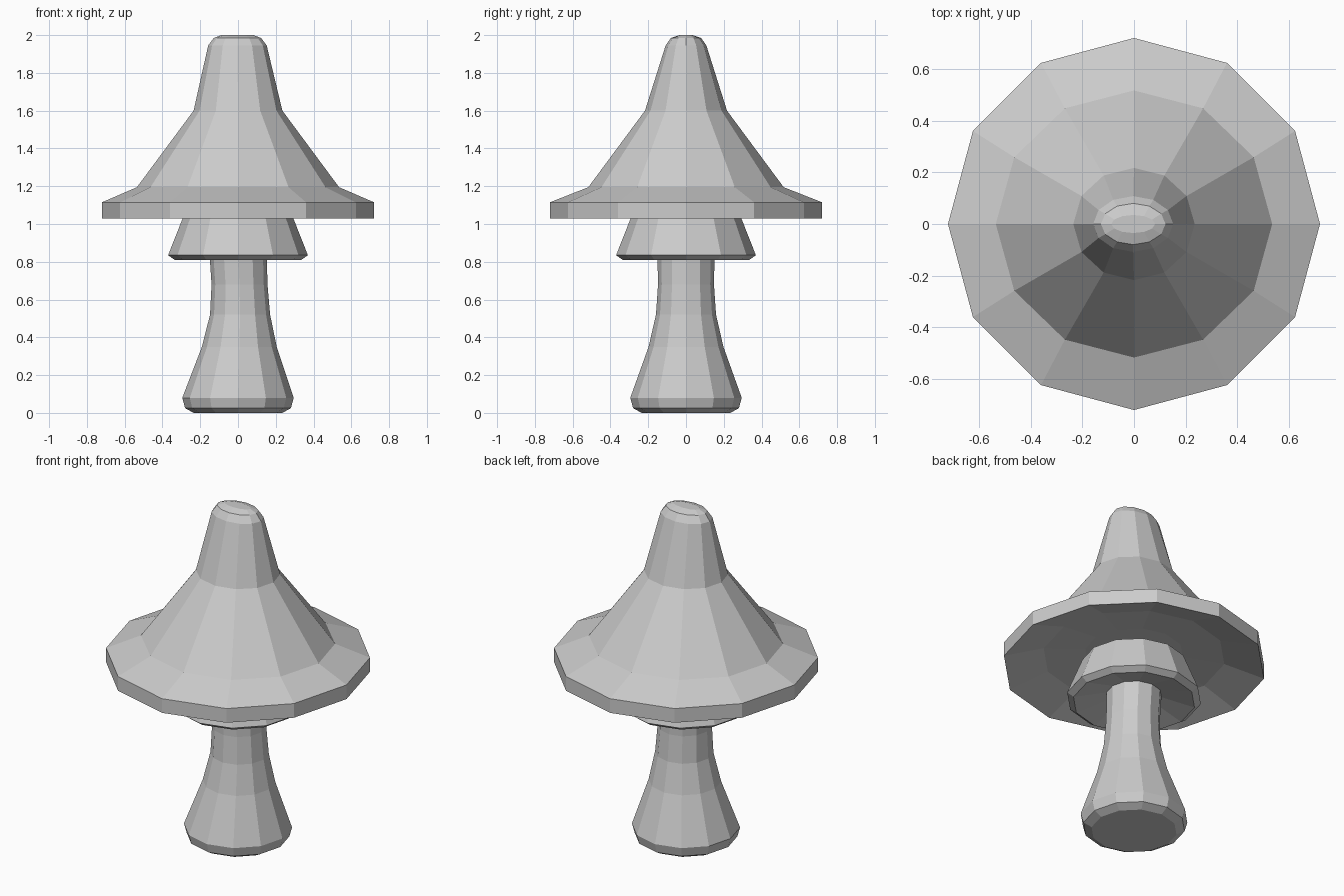
import bpy, bmesh
from math import cos, sin, pi

cube = bpy.data.objects.get("Cube")
if cube:
    bpy.data.objects.remove(cube, do_unlink=True)

SIDES = 12

grey = bpy.data.materials.new("plain grey")
grey.use_nodes = True
colour = (0.6, 0.6, 0.6, 1)
grey.diffuse_color = colour
grey.node_tree.nodes["Principled BSDF"].inputs["Base Color"].default_value = colour


def loft(name, rings):
    """Stack of 12-sided rings (x radius, y radius, z, x shift), capped at both ends."""
    bm = bmesh.new()
    loops = []
    for rx, ry, z, dx in rings:
        loops.append([bm.verts.new((dx + rx * cos(2 * pi * i / SIDES),
                                    ry * sin(2 * pi * i / SIDES), z))
                      for i in range(SIDES)])
    for low, high in zip(loops, loops[1:]):
        for i in range(SIDES):
            j = (i + 1) % SIDES
            bm.faces.new((low[i], low[j], high[j], high[i]))
    bm.faces.new(loops[0][::-1])
    bm.faces.new(loops[-1])
    bmesh.ops.recalc_face_normals(bm, faces=bm.faces)
    mesh = bpy.data.meshes.new(name)
    bm.to_mesh(mesh)
    bm.free()
    mesh.materials.append(grey)
    obj = bpy.data.objects.new(name, mesh)
    bpy.context.collection.objects.link(obj)
    return obj


def round_ring(r, z, dx=0):
    return (r, r, z, dx)


# Flared stem with a bevelled foot
loft("stem", [
    round_ring(0.235, 0), round_ring(0.28, 0.025), round_ring(0.295, 0.08),
    round_ring(0.198, 0.35, 0.007), round_ring(0.159, 0.52, 0.011),
    round_ring(0.148, 0.68, 0.008), round_ring(0.152, 0.86)])

# Skirt hanging under the cap, hollow below
loft("skirt", [
    round_ring(0.14, 0.86), round_ring(0.335, 0.81),
    round_ring(0.37, 0.835), round_ring(0.285, 1.05), round_ring(0.14, 1.12)])

# Bell-shaped cap: underside, upright rim, slope, blunt oval tip
loft("cap", [
    round_ring(0.27, 1.12), round_ring(0.5, 1.1),
    round_ring(0.72, 1.03), round_ring(0.72, 1.115),
    (0.535, 0.517, 1.195, 0), (0.235, 0.217, 1.6, 0),
    (0.155, 0.108, 1.945, -0.003), (0.125, 0.08, 1.985, -0.003),
    (0.085, 0.035, 2.0, -0.003)])
